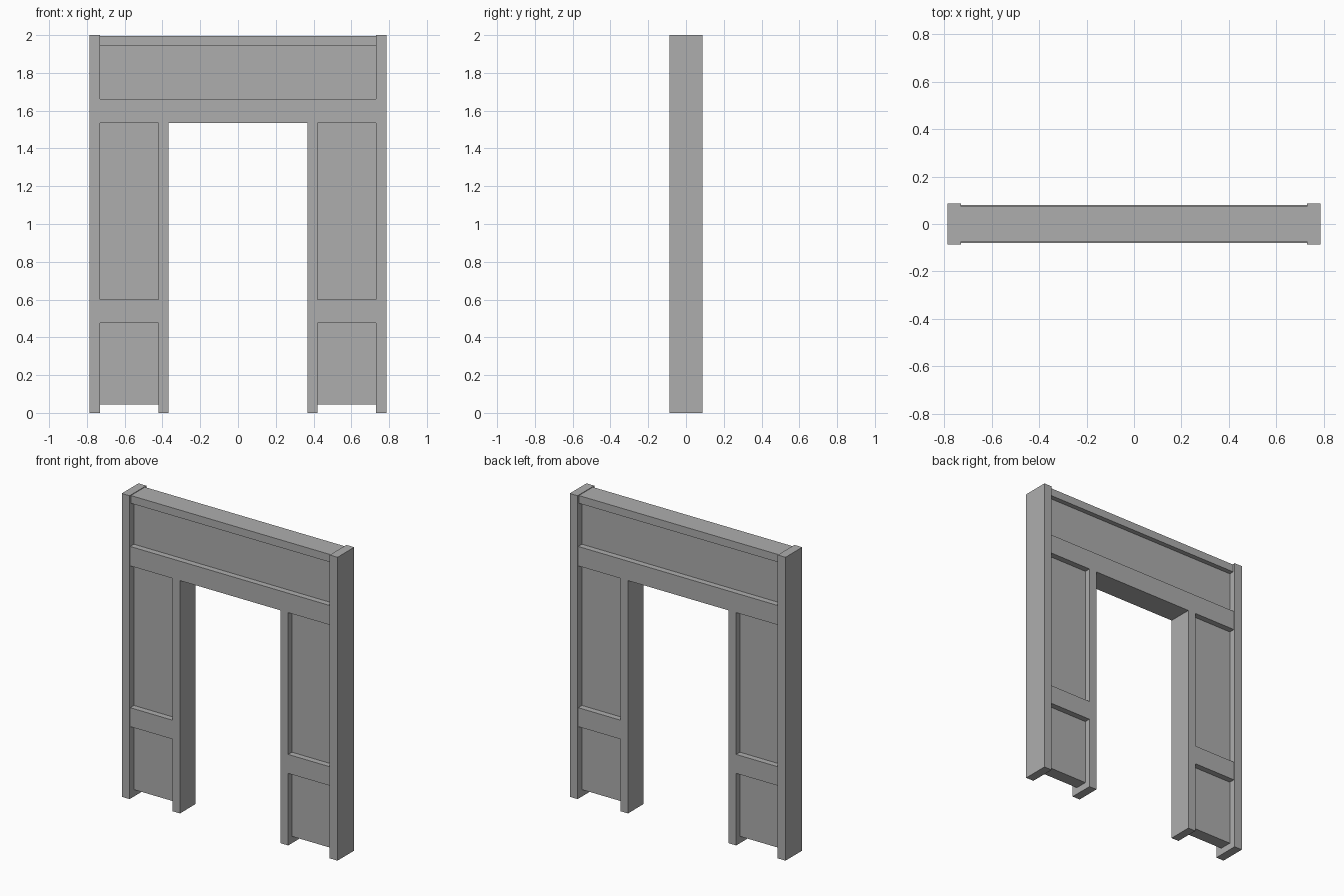
import bpy

cube = bpy.data.objects.get("Cube")
if cube:
    bpy.data.objects.remove(cube, do_unlink=True)

# One plain grey for the whole frame
grey = bpy.data.materials.new("plain grey")
grey.use_nodes = True
colour = (0.42, 0.42, 0.42, 1)
grey.diffuse_color = colour
grey.node_tree.nodes["Principled BSDF"].inputs["Base Color"].default_value = colour

# Half depths, from proudest to most recessed
POST, RAIL, CAP, PANEL = 0.087, 0.08, 0.073, 0.041
# Widths: opening edge, inner post edge, outer post edge, outside
OPEN, INNER, OUTER, EDGE = 0.367, 0.422, 0.73, 0.787
HEAD = 1.535


def box(name, x0, x1, z0, z1, half_depth):
    """Box between two x and two z limits, centred on y."""
    bpy.ops.mesh.primitive_cube_add(size=1, location=((x0 + x1) / 2, 0, (z0 + z1) / 2))
    ob = bpy.context.object
    ob.name = name
    ob.scale = (x1 - x0, 2 * half_depth, z1 - z0)
    bpy.ops.object.transform_apply(location=False, rotation=False, scale=True)
    ob.data.materials.append(grey)
    return ob


def mirrored_box(name, x0, x1, z0, z1, half_depth):
    """The same box on both sides of the opening."""
    box("left_" + name, x0, x1, z0, z1, half_depth)
    box("right_" + name, -x1, -x0, z0, z1, half_depth)


# Posts
mirrored_box("outer_post", OUTER, EDGE, 0, 2, POST)
mirrored_box("inner_post", OPEN, INNER, 0, HEAD, RAIL)

# Side panels with the rail between them
mirrored_box("lower_panel", INNER, OUTER, 0.045, 0.475, PANEL)
mirrored_box("side_rail", INNER, OUTER, 0.475, 0.6, RAIL)
mirrored_box("upper_panel", INNER, OUTER, 0.6, HEAD, PANEL)

# Header over the opening
box("header_rail", -OUTER, OUTER, HEAD, 1.663, RAIL)
box("header_panel", -OUTER, OUTER, 1.663, 1.945, PANEL)
box("top_rail", -OUTER, OUTER, 1.945, 1.996, CAP)
